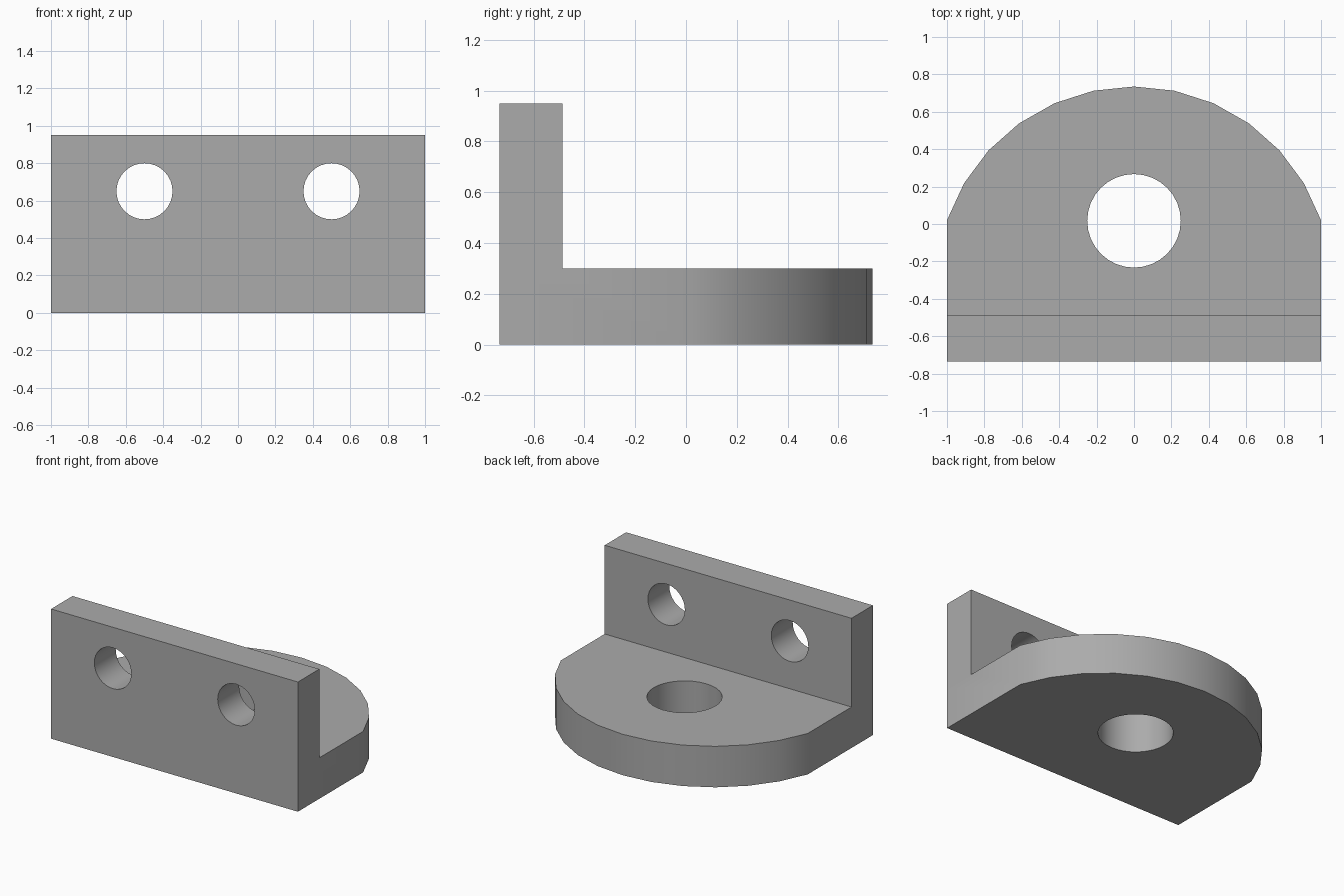
import bpy, bmesh, math
from mathutils import Matrix

cube = bpy.data.objects.get("Cube")
if cube:
    bpy.data.objects.remove(cube, do_unlink=True)

FRONT, BACK = -0.735, 0.735
THICK, HEIGHT, BASE = 0.248, 0.95, 0.3

grey = bpy.data.materials.new("plain grey")
grey.use_nodes = True
colour = (0.41, 0.41, 0.41, 1)
grey.diffuse_color = colour
grey.node_tree.nodes["Principled BSDF"].inputs["Base Color"].default_value = colour


def make_object(name, bm):
    bmesh.ops.recalc_face_normals(bm, faces=bm.faces)
    mesh = bpy.data.meshes.new(name)
    bm.to_mesh(mesh)
    bm.free()
    mesh.materials.append(grey)
    obj = bpy.data.objects.new(name, mesh)
    bpy.context.collection.objects.link(obj)
    return obj


def prism(name, outline, depth):
    """Extrude an outline on the ground upwards."""
    bm = bmesh.new()
    face = bm.faces.new([bm.verts.new((x, y, 0)) for x, y in outline])
    grown = bmesh.ops.extrude_face_region(bm, geom=[face])["geom"]
    verts = [v for v in grown if isinstance(v, bmesh.types.BMVert)]
    bmesh.ops.translate(bm, verts=verts, vec=(0, 0, depth))
    return make_object(name, bm)


def drill(name, centre, radius, tilt=0):
    bm = bmesh.new()
    matrix = Matrix.Translation(centre) @ Matrix.Rotation(tilt, 4, "X")
    bmesh.ops.create_cone(bm, cap_ends=True, segments=32, radius1=radius,
                          radius2=radius, depth=0.8, matrix=matrix)
    return make_object(name, bm)


# Base flange: straight sides closed by a shallow twelve-sided arc
side_y = 0.02
rise = BACK - side_y
radius = (1 + rise * rise) / (2 * rise)
half = math.asin(1 / radius)
angles = [half * (1 - i / 6) for i in range(13)]
arc = [(radius * math.sin(a), BACK - radius + radius * math.cos(a)) for a in angles]
bracket = prism("angle_bracket", [(-1, FRONT), (1, FRONT)] + arc, BASE)

# Upright plate and the three bolt holes
inner = FRONT + THICK
plate = prism("upright_plate", [(-1, FRONT), (1, FRONT), (1, inner), (-1, inner)], HEIGHT)
tools = [(plate, "UNION"), (drill("base_hole", (0, 0.017, 0.15), 0.25), "DIFFERENCE")]
for side, x in (("left", 0.5), ("right", -0.5)):
    hole = drill(side + "_plate_hole", (x, FRONT, 0.65), 0.15, math.pi / 2)
    tools.append((hole, "DIFFERENCE"))

bpy.ops.object.select_all(action="DESELECT")
bpy.context.view_layer.objects.active = bracket
bracket.select_set(True)
for tool, operation in tools:
    mod = bracket.modifiers.new(tool.name, "BOOLEAN")
    mod.operation = operation
    mod.solver = "EXACT"
    mod.object = tool
    bpy.ops.object.modifier_apply(modifier=mod.name)
    bpy.data.objects.remove(tool, do_unlink=True)

# Merge flush faces, then smooth the curved walls only
bm = bmesh.new()
bm.from_mesh(bracket.data)
bmesh.ops.remove_doubles(bm, verts=bm.verts, dist=0.0001)
bmesh.ops.dissolve_limit(bm, angle_limit=0.01, verts=bm.verts, edges=bm.edges)
bm.to_mesh(bracket.data)
bm.free()
bpy.ops.object.shade_smooth_by_angle(angle=math.radians(30))
